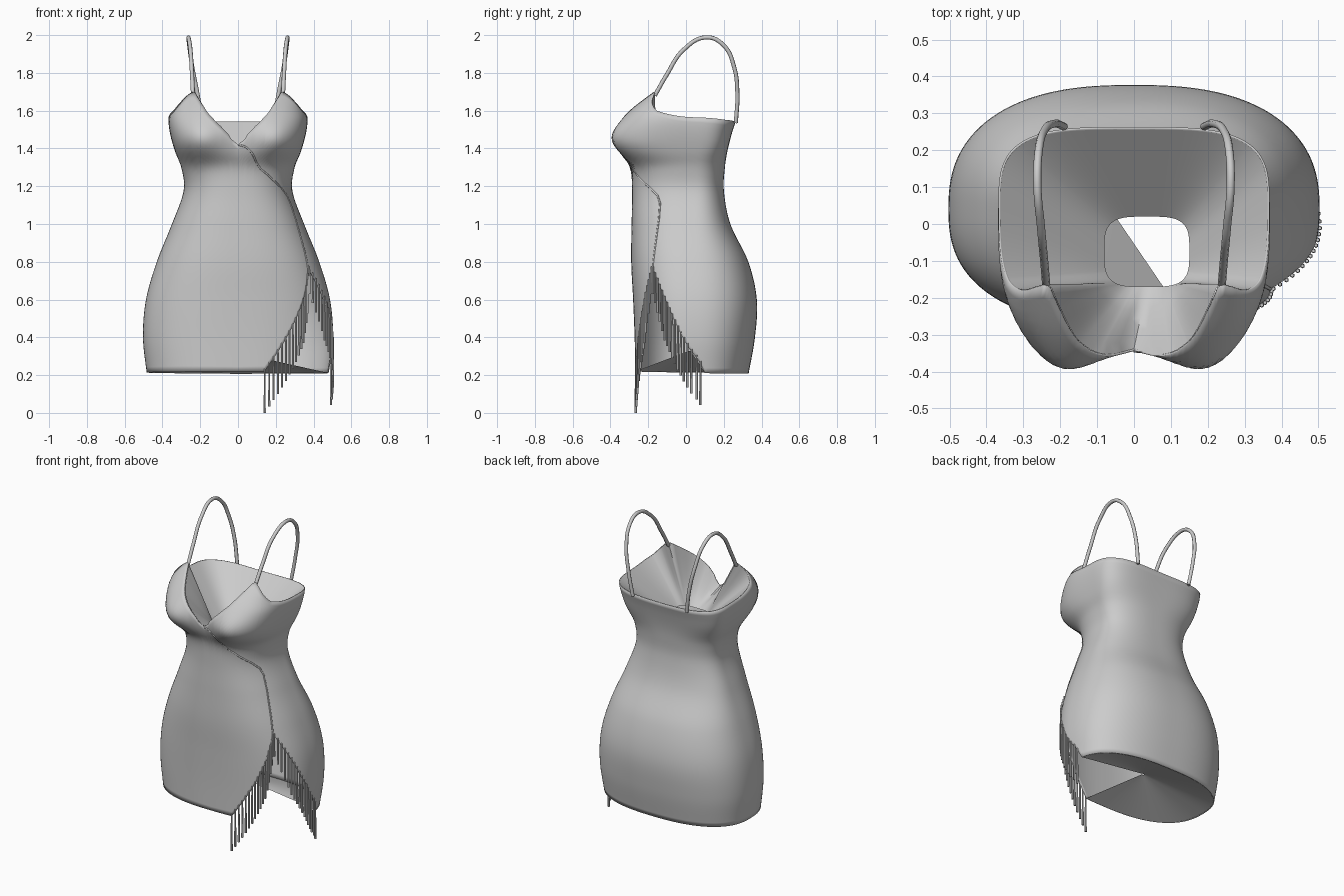
import bpy, bmesh
from math import sin, cos, radians, exp, copysign
from mathutils import Vector

if "Cube" in bpy.data.objects:
    bpy.data.objects.remove(bpy.data.objects["Cube"])

# Body profile: z, half width, front y, back y
PROFILE = [(0.20, .482, -.268, .33), (0.40, .503, -.272, .365), (0.60, .487, -.280, .375),
           (0.80, .430, -.290, .330), (1.00, .350, -.288, .235), (1.18, .287, -.285, .200),
           (1.30, .300, -.295, .206), (1.38, .332, -.332, .218), (1.48, .360, -.345, .243),
           (1.56, .368, -.325, .268), (1.62, .352, -.282, .270), (1.72, .335, -.165, .270)]
# Neckline and hem heights by angle (front = -90, right side = 0, back = 90)
NECK = [(-90, 1.42), (-88, 1.475), (-85, 1.516), (-80, 1.56), (-68, 1.645), (-60, 1.695), (-56, 1.70),
        (-48, 1.68), (-37, 1.645), (-22, 1.60), (0, 1.565), (40, 1.55), (90, 1.54)]
SLIT_L, SLIT_TOP, SLIT_R = -77.7, -36.4, 8
HEM = [(-90, .22), (SLIT_L, .22), (SLIT_TOP, .77), (SLIT_R, .21), (90, .207), (270, .22)]


def linear(table, t):
    for a, b in zip(table, table[1:]):
        if t <= b[0]:
            f = max(0, (t - a[0]) / (b[0] - a[0]))
            return a[1] + (b[1] - a[1]) * f
    return table[-1][1]


def smooth(z, k):
    """Cubic interpolation of profile column k."""
    T = PROFILE
    z = min(max(z, T[0][0]), T[-1][0])
    i = next(i for i in range(len(T) - 1) if z <= T[i + 1][0])

    def slope(j):
        a, b = T[max(j - 1, 0)], T[min(j + 1, len(T) - 1)]
        return (b[k] - a[k]) / (b[0] - a[0])
    h = T[i + 1][0] - T[i][0]
    t = (z - T[i][0]) / h
    return ((2*t**3 - 3*t*t + 1) * T[i][k] + (t**3 - 2*t*t + t) * h * slope(i)
            + (3*t*t - 2*t**3) * T[i + 1][k] + (t**3 - t*t) * h * slope(i + 1))


def spow(v, p):
    return copysign(abs(v) ** p, v)


def surf(deg, z, grow=0.0):
    """Point on the dress: superellipse section, squarer at the bust, plus two cups."""
    a = radians(deg)
    hw, yf, yb = (smooth(z, k) for k in (1, 2, 3))
    yc = .04
    u = min(max((z - 1.28) / .16, 0), 1)
    p = .8 - .22 * u * u * (3 - 2 * u)
    x = (hw + grow) * spow(cos(a), p)
    s = spow(sin(a), p)
    y = yc + s * ((yb - yc if s > 0 else yc - yf) + grow)
    if s < 0:
        out = abs(x) - .2
        y -= .062 * min(1, -s * 1.8) * exp(-((z - 1.45) / .1) ** 2) * exp(-(out / (.12 if out < 0 else .13)) ** 2)
    return Vector((x, y, z))


def neck(deg):
    return linear(NECK, deg if deg <= 90 else 180 - deg)


def mesh_object(name, verts, faces, thick=0, angle=50):
    me = bpy.data.meshes.new(name)
    me.from_pydata([tuple(v) for v in verts], [], faces)
    ob = bpy.data.objects.new(name, me)
    bpy.context.collection.objects.link(ob)
    bpy.ops.object.select_all(action='DESELECT')
    ob.select_set(True)
    bpy.context.view_layer.objects.active = ob
    if thick:
        m = ob.modifiers.new("thickness", 'SOLIDIFY')
        m.thickness, m.offset = thick, -1
    bpy.ops.object.shade_smooth_by_angle(angle=radians(angle))
    return ob


def grid(name, angles, point, rows, closed=True, flip=False, thick=0):
    n = len(angles)
    verts = [point(a, r / rows) for r in range(rows + 1) for a in angles]
    faces = []
    for r in range(rows):
        for c in range(n if closed else n - 1):
            d = (c + 1) % n
            f = (r*n + c, r*n + d, (r+1)*n + d, (r+1)*n + c)
            faces.append(f[::-1] if flip else f)
    return mesh_object(name, verts, faces, thick)


def tube(name, pts, radius):
    cu = bpy.data.curves.new(name, 'CURVE')
    cu.dimensions = '3D'
    cu.bevel_depth, cu.bevel_resolution, cu.use_fill_caps = radius, 2, True
    sp = cu.splines.new('BEZIER')
    sp.bezier_points.add(len(pts) - 1)
    for b, p in zip(sp.bezier_points, pts):
        b.co = p
        b.handle_left_type = b.handle_right_type = 'AUTO'
    ob = bpy.data.objects.new(name, cu)
    bpy.context.collection.objects.link(ob)
    return ob


# Dress shell, with V neckline and slit built into the column heights
angles = sorted(set([-90 + 2 * i for i in range(180)] + [SLIT_L, SLIT_TOP, -89, -85, -37, 217, 265, 269]))


def shell(a, t):
    lo, hi = linear(HEM, a), neck(a)
    return surf(a, lo + (hi - lo) * t)


grid("dress_shell", angles, shell, 48, thick=.006)


# Inner bust lining, running from the neckline down to a small opening
def lining(a, t):
    top = surf(a, neck(a) - .003, -.006)
    r = radians(a)
    low = Vector((.035 + .115 * spow(cos(r), .55), -.075 + .095 * spow(sin(r), .55), 1.33))
    return top.lerp(low, t)


grid("bust_lining", angles, lining, 6, flip=True)


# Hem lining turned inward to a shallow peak, left open at the slit
def facing(a, t):
    p = surf(a, linear(HEM, a) + .002, -.005)
    return p.lerp(Vector((-.05, .02, .33)), t * .98)


grid("hem_lining", [a for a in angles if SLIT_R <= a] + [270, 360 + SLIT_L], lambda a, t: facing(
    a if a <= 270 else a - 360, t), 4, closed=False)

# Wrap seam across the front and down the side
seam = [(-90, 1.42), (-84, 1.375), (-78, 1.33), (-71, 1.29), (-55, 1.235), (-40, 1.19), (-31, 1.15),
        (-28, 1.11), (-29, 1.03), (-32, .92), (SLIT_TOP, .77)]
fine = [(a[0] + (b[0] - a[0]) * f / 4, a[1] + (b[1] - a[1]) * f / 4)
        for a, b in zip(seam, seam[1:]) for f in range(4)] + [seam[-1]]
tube("wrap_seam", [surf(a, z, -.001) for a, z in fine], .005)

# Shoulder straps
STRAP = [(.238, -.165, 1.68), (.243, -.105, 1.785), (.252, -.01, 1.925), (.262, .11, 1.988),
         (.258, .2, 1.945), (.242, .255, 1.83), (.215, .272, 1.69), (.19, .264, 1.535)]
for side, name in ((1, "right_strap"), (-1, "left_strap")):
    tube(name, [(side * x, y, z) for x, y, z in STRAP], .011)

# Fringe strands hanging from both slit edges
bm = bmesh.new()
COUNT = 17
for end in (SLIT_L, SLIT_R - 4):
    for i in range(COUNT):
        a = SLIT_TOP + (end - SLIT_TOP) * (i + .3) / (COUNT - .7)
        z = linear(HEM, a)
        p = surf(a, z, .003)
        length = .13 + .09 * min(1, i / 5)
        top, bot = z + .015, max(0, z - length)
        ring = bmesh.ops.create_cone(bm, cap_ends=True, segments=6, radius1=.0065,
                                     radius2=.005, depth=top - bot)["verts"]
        bmesh.ops.translate(bm, verts=ring, vec=(p.x, p.y, (top + bot) / 2))
me = bpy.data.meshes.new("slit_fringe")
bm.to_mesh(me)
bm.free()
bpy.context.collection.objects.link(bpy.data.objects.new("slit_fringe", me))
